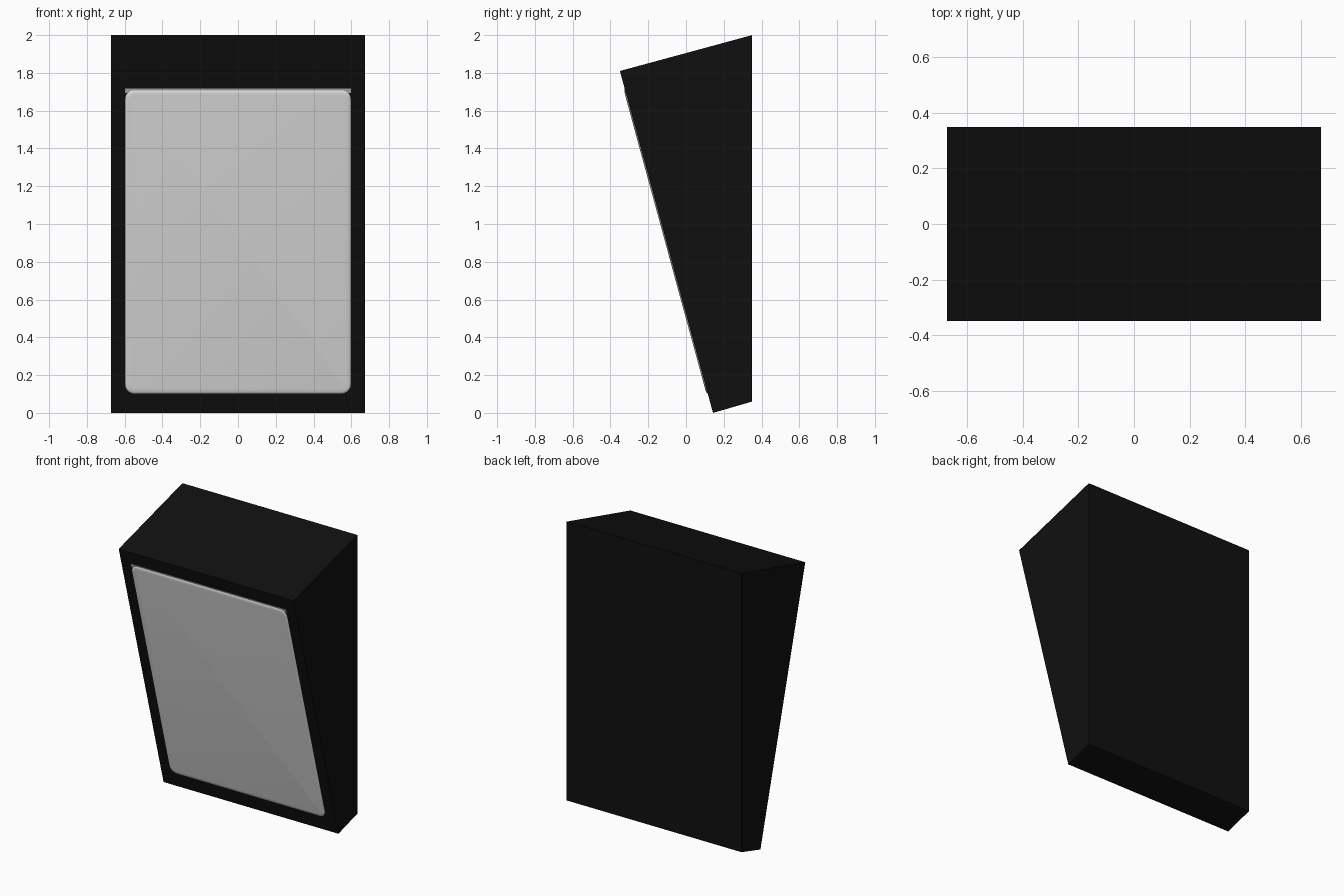
import bpy, bmesh, math
from mathutils import Matrix, Vector

cube = bpy.data.objects.get("Cube")
if cube:
    bpy.data.objects.remove(cube, do_unlink=True)


def material(name, value):
    mat = bpy.data.materials.new(name)
    mat.use_nodes = True
    color = (value, value, value, 1)
    mat.diffuse_color = color
    mat.node_tree.nodes["Principled BSDF"].inputs["Base Color"].default_value = color
    return mat


def finish(name, bm, mat):
    bmesh.ops.recalc_face_normals(bm, faces=bm.faces)
    mesh = bpy.data.meshes.new(name)
    bm.to_mesh(mesh)
    bm.free()
    mesh.materials.append(mat)
    obj = bpy.data.objects.new(name, mesh)
    bpy.context.collection.objects.link(obj)
    return obj


black = material("matte black", 0.005)
light_grey = material("light grey", 0.8)
trim_grey = material("trim grey", 0.45)

# Wedge cabinet: side profile (y, z) extruded across the width
HALF_W = 0.673
front_low, front_high = Vector((0, 0.143, 0)), Vector((0, -0.35, 1.81))
profile = [front_low, front_high, Vector((0, 0.35, 2)), Vector((0, 0.35, 0.06))]
bm = bmesh.new()
face = bm.faces.new([bm.verts.new(p - Vector((HALF_W, 0, 0))) for p in profile])
side = bmesh.ops.extrude_face_region(bm, geom=[face])
bmesh.ops.translate(bm, vec=(2 * HALF_W, 0, 0),
                    verts=[v for v in side["geom"] if isinstance(v, bmesh.types.BMVert)])
finish("cabinet", bm, black)

# Frame of the sloping front: x across, y up the slope, z outwards
right = Vector((1, 0, 0))
up = (front_high - front_low).normalized()
axes = Matrix((right, up, right.cross(up))).transposed().to_4x4()
slope = Matrix.Translation(front_low) @ axes
BOTTOM, TOP, PANEL_W = 0.106, 1.772, 0.597


def rounded_ring(bm, inset, height, radius=0.05, steps=6):
    """Ring of vertices around a rounded rectangle on the sloping front."""
    mid, half_h = (BOTTOM + TOP) / 2, (TOP - BOTTOM) / 2
    ring = []
    for corner, (sx, sy) in enumerate([(1, 1), (-1, 1), (-1, -1), (1, -1)]):
        for i in range(steps + 1):
            a = math.pi / 2 * (corner + i / steps)
            x = sx * (PANEL_W - radius) + (radius - inset) * math.cos(a)
            y = mid + sy * (half_h - radius) + (radius - inset) * math.sin(a)
            ring.append(bm.verts.new(slope @ Vector((x, y, height))))
    return ring


# Grille panel with softly rounded rim
bm = bmesh.new()
rings = [rounded_ring(bm, i, h) for i, h in
         [(0, -0.01), (0, 0.001), (0.004, 0.004), (0.012, 0.006), (0.025, 0.007)]]
for a, b in zip(rings, rings[1:]):
    for i in range(len(a)):
        j = (i + 1) % len(a)
        bm.faces.new((a[i], a[j], b[j], b[i]))
bm.faces.new(rings[-1])
bm.faces.new(rings[0][::-1])
panel = finish("grille_panel", bm, light_grey)
bpy.ops.object.select_all(action="DESELECT")
panel.select_set(True)
bpy.context.view_layer.objects.active = panel
bpy.ops.object.shade_smooth_by_angle(angle=math.radians(50))

# Thin square-ended trim along the top of the panel
bm = bmesh.new()
bmesh.ops.create_cube(bm, size=1, matrix=slope @ Matrix.Translation((0, TOP - 0.004, 0))
                      @ Matrix.Diagonal((2 * PANEL_W, 0.026, 0.004, 1)))
finish("top_trim", bm, trim_grey)
